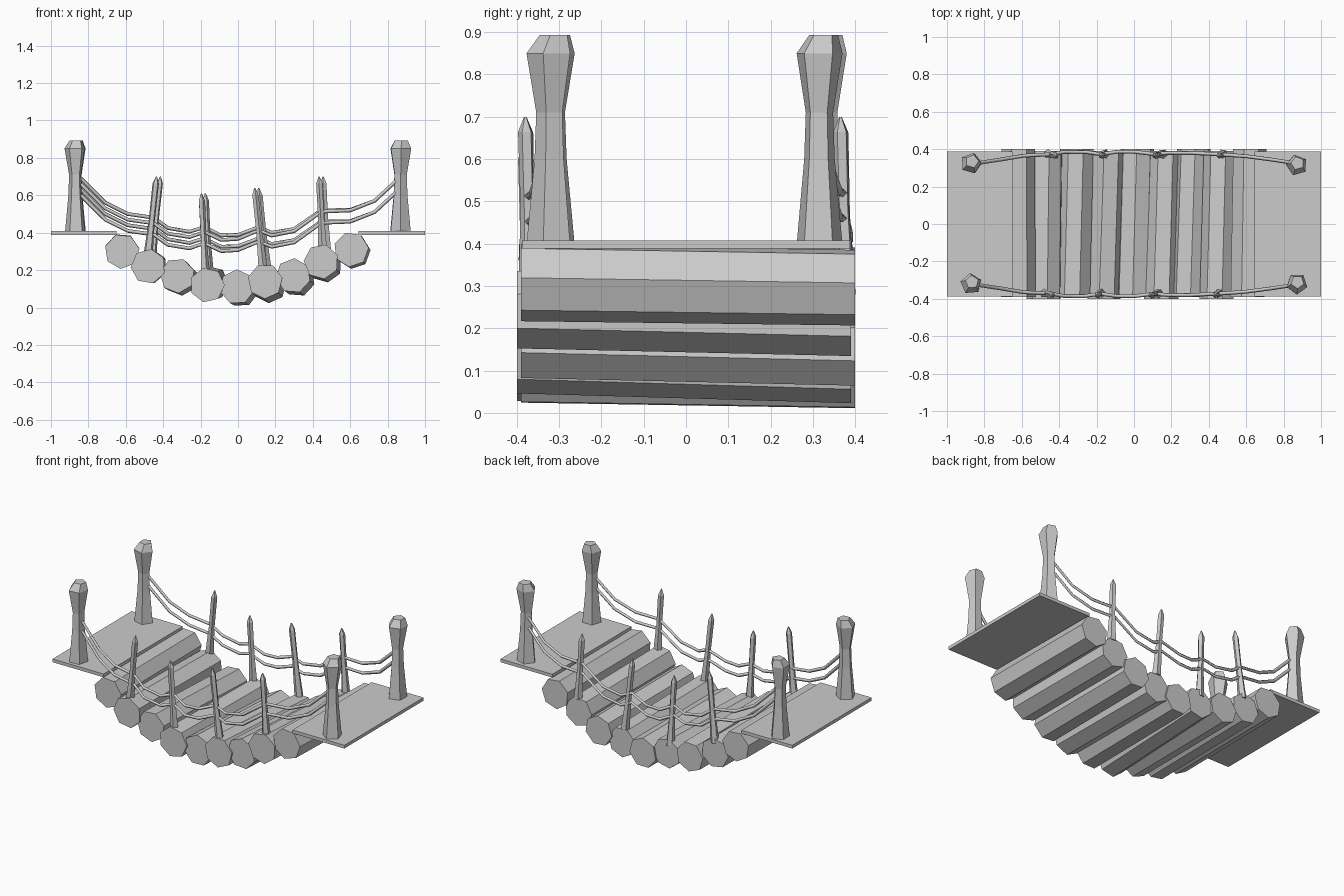
import bpy, bmesh, math
from mathutils import Vector

if "Cube" in bpy.data.objects:
    bpy.data.objects.remove(bpy.data.objects["Cube"])


def make_object(name, bm):
    bmesh.ops.recalc_face_normals(bm, faces=bm.faces)
    mesh = bpy.data.meshes.new(name)
    bm.to_mesh(mesh)
    bm.free()
    obj = bpy.data.objects.new(name, mesh)
    bpy.context.collection.objects.link(obj)
    return obj


def loft(name, rings, sides, turn, u, v):
    """Join polygon rings (centre, radius); u and v span the ring plane."""
    bm = bmesh.new()
    loops = []
    for centre, r in rings:
        loop = []
        for i in range(sides):
            a = turn + math.tau * i / sides
            loop.append(bm.verts.new(Vector(centre) + r * (math.cos(a) * Vector(u) + math.sin(a) * Vector(v))))
        loops.append(loop)
    for a, b in zip(loops, loops[1:]):
        for i in range(sides):
            j = (i + 1) % sides
            bm.faces.new((a[i], a[j], b[j], b[i]))
    bm.faces.new(loops[0])
    bm.faces.new(loops[-1])
    return make_object(name, bm)


X, Y, Z = (1, 0, 0), (0, 1, 0), (0, 0, 1)

# Thin platforms at both ends
for name, x0, x1 in (("left_platform", -1, -0.65), ("right_platform", 0.645, 1)):
    bm = bmesh.new()
    bmesh.ops.create_cube(bm, size=1)
    for v in bm.verts:
        v.co = ((x0 + x1) / 2 + v.co.x * (x1 - x0), v.co.y * 0.775, 0.398 + v.co.z * 0.02)
    make_object(name, bm)

# Seven-sided logs: front centre x, z, drift of the rear end in x, z, rotation
logs = [(-0.62, 0.30, 0.0, 0.005, 0.15), (-0.48, 0.22, 0.01, 0.0, 0.5),
        (-0.325, 0.17, 0.02, -0.015, 0.3), (-0.165, 0.12, 0.025, 0.01, 0.0),
        (-0.005, 0.11, 0.022, -0.015, 0.7), (0.145, 0.14, 0.022, -0.025, 0.2),
        (0.295, 0.17, 0.025, -0.02, 0.6), (0.445, 0.245, 0.02, -0.02, 0.4),
        (0.605, 0.31, 0.012, -0.012, 0.1)]
for n, (x, z, dx, dz, turn) in enumerate(logs):
    shift = 0.005 * (-1) ** n
    loft(f"log_{n + 1}", [((x, -0.395 + shift, z), 0.094), ((x + dx, 0.395 + shift, z + dz), 0.092)],
         7, turn, X, Z)

# Five-sided waisted posts with chamfered tops
for n, (sx, sy, y) in enumerate(((-1, -1, -0.32), (-1, 1, 0.325), (1, -1, -0.32), (1, 1, 0.315))):
    x = 0.87 * sx
    rings = [((x, y, 0.408), 0.056), ((x, y, 0.60), 0.038), ((x, y, 0.71), 0.034),
             ((x + 0.002 * sx, y, 0.85), 0.057), ((x + 0.004, y + 0.01, 0.893), 0.036)]
    loft(f"post_{n + 1}", rings, 5, 0.4 + n * 0.9, X, Y)

# Pointed rail stakes: base x, base z, tip x, tip z
stakes = [(-0.475, 0.28, -0.43, 0.70), (-0.17, 0.18, -0.19, 0.61),
          (0.14, 0.20, 0.095, 0.64), (0.46, 0.30, 0.44, 0.70)]
for side, y0, y1, dx in (("front", -0.37, -0.38, -0.006), ("back", 0.375, 0.365, 0.015)):
    for n, (bx, bz, tx, tz) in enumerate(stakes):
        base, tip = Vector((bx + dx, y0, bz)), Vector((tx + dx, y1, tz))
        rings = [(base.lerp(tip, t), r) for t, r in
                 ((0, 0.026), (0.45, 0.017), (0.91, 0.018), (1, 0.003))]
        loft(f"{side}_stake_{n + 1}", rings, 5, 0.3 + n, X, Y)

# Sagging ropes: x, distance from the middle, z
path = [(-0.84, 0.325, 0.69), (-0.71, 0.345, 0.56), (-0.59, 0.365, 0.50), (-0.45, 0.372, 0.48),
        (-0.375, 0.385, 0.425), (-0.26, 0.385, 0.405), (-0.18, 0.373, 0.43), (-0.09, 0.386, 0.385),
        (0, 0.386, 0.388), (0.11, 0.373, 0.43), (0.18, 0.38, 0.40), (0.30, 0.38, 0.42),
        (0.445, 0.373, 0.52), (0.60, 0.362, 0.522), (0.73, 0.345, 0.57), (0.86, 0.325, 0.69)]
for side, sy, low in (("front", -1, 0.03), ("back", 1, 0.0)):
    for level, drop in (("upper", 0.0), ("lower", 0.06)):
        curve = bpy.data.curves.new(f"{side}_{level}_rope", "CURVE")
        curve.dimensions = "3D"
        curve.bevel_depth = 0.010
        curve.bevel_resolution = 0
        curve.use_fill_caps = True
        spline = curve.splines.new("POLY")
        spline.points.add(len(path) - 1)
        for p, (x, y, z) in zip(spline.points, path):
            p.co = (x, sy * y, z - drop - low * min(1, max(0, 0.7 - x)), 1)
        bpy.context.collection.objects.link(bpy.data.objects.new(f"{side}_{level}_rope", curve))
